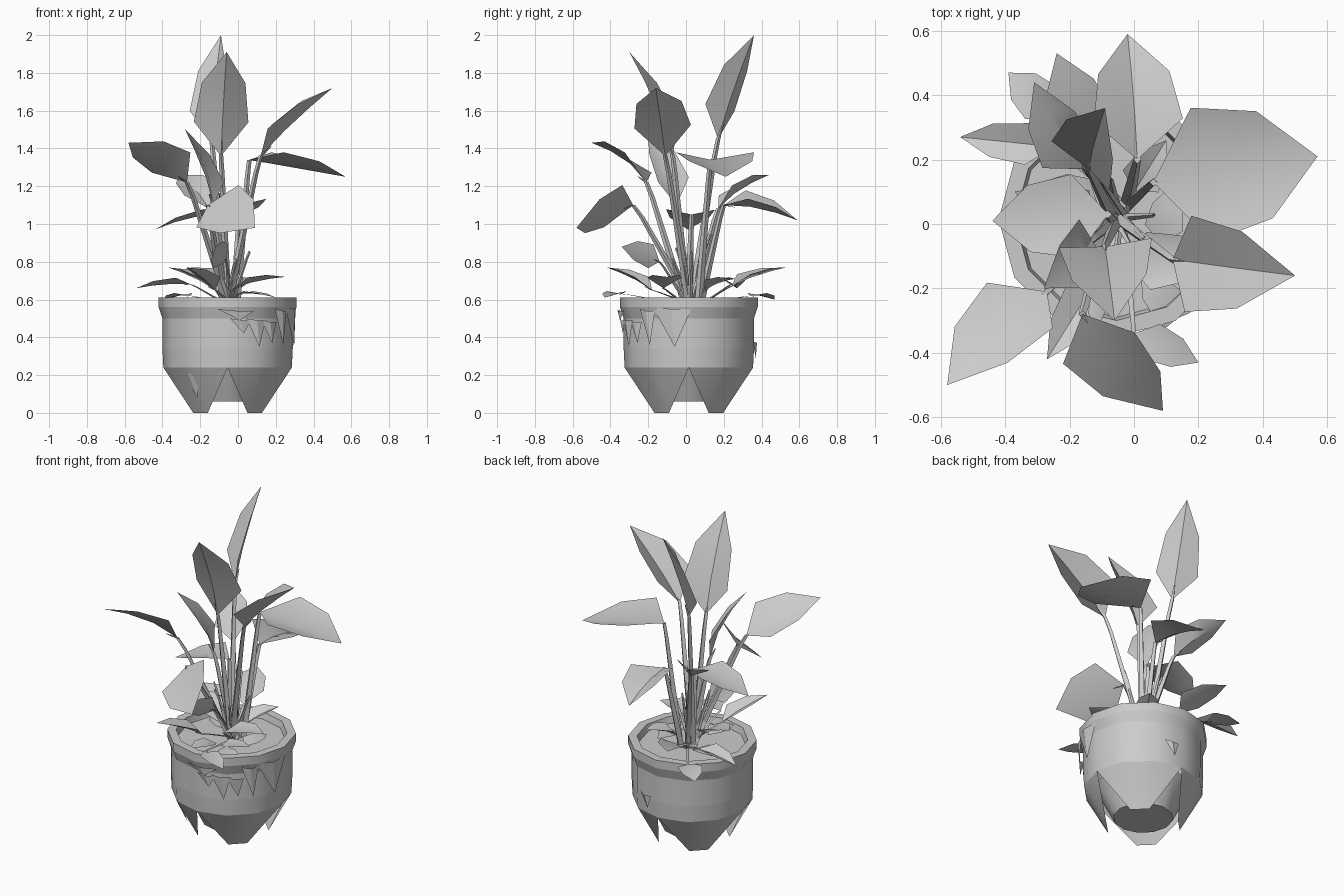
import bpy, bmesh, math, random
from mathutils import Vector

if "Cube" in bpy.data.objects:
    bpy.data.objects.remove(bpy.data.objects["Cube"])

random.seed(4)
CX, CY = -0.055, 0.015          # pot axis
N = 12


def make(name, bm, smooth=0):
    bmesh.ops.recalc_face_normals(bm, faces=bm.faces)
    me = bpy.data.meshes.new(name)
    bm.to_mesh(me)
    bm.free()
    ob = bpy.data.objects.new(name, me)
    bpy.context.collection.objects.link(ob)
    if smooth:
        bpy.ops.object.select_all(action='DESELECT')
        ob.select_set(True)
        bpy.context.view_layer.objects.active = ob
        bpy.ops.object.shade_smooth_by_angle(angle=math.radians(smooth))
    return ob


def polar(deg, r, z):
    a = math.radians(deg)
    return Vector((CX + r * math.cos(a), CY + r * math.sin(a), z))


def ring(bm, r, z):
    return [bm.verts.new(polar(i * 360 / N, r, z)) for i in range(N)]


def lathe(bm, profile):
    rings = [ring(bm, r, z) for r, z in profile]
    for a, b in zip(rings, rings[1:]):
        for i in range(N):
            j = (i + 1) % N
            bm.faces.new((a[i], a[j], b[j], b[i]))
    return rings


# Pot: rim and body, then four feet separated by triangular notches
bm = bmesh.new()
rings = lathe(bm, [(0.30, 0.55), (0.315, 0.61), (0.365, 0.61), (0.365, 0.56),
                   (0.345, 0.50), (0.345, 0.34), (0.34, 0.24)])
top = rings[-1]
foot = {i: bm.verts.new(polar(i * 30, 0.21, 0)) for i in range(N) if i % 3}
for i in range(N):
    j = (i + 1) % N
    bm.faces.new([top[i], top[j]] + [foot[k] for k in (j, i) if k in foot])
for e in bm.edges:              # crisp horizontal bands
    if abs(e.verts[0].co.z - e.verts[1].co.z) < 1e-4:
        e.smooth = False
make("pot", bm, 35)

# Recessed pot base seen through the notches
bm = bmesh.new()
rings = lathe(bm, [(0.27, 0.26), (0.17, 0.06)])
bm.faces.new(rings[-1])
make("pot_base", bm, 30)

# Soil
bm = bmesh.new()
bm.faces.new(ring(bm, 0.31, 0.57))
make("soil", bm)


# Leaf: four-point midrib with two points on each side, creased along the middle
def leaf(name, base, tip, width, side=None, fold=0.03, arch=0.03):
    b, t = Vector(base), Vector(tip)
    d = t - b
    s = Vector(side) if side else d.cross(Vector((0, 0, 1)))
    s = (s - d * (s.dot(d) / d.length_squared)).normalized()
    n = s.cross(d).normalized()
    if n.z < 0:
        n = -n
    bm = bmesh.new()
    mid = [bm.verts.new(b + d * f + n * a * arch)
           for f, a in ((0, 0), (0.35, 1), (0.7, 0.8), (1, 0))]
    for sg in (-1, 1):
        p = [bm.verts.new(b + d * f + s * (sg * w * width / 2) + n * (a * arch + fold * w))
             for f, w, a in ((0.27, 1, 1), (0.66, 0.8, 0.7))]
        bm.faces.new((mid[0], mid[1], p[0]))
        bm.faces.new((mid[1], mid[2], p[1], p[0]))
        bm.faces.new((mid[2], mid[3], p[1]))
    make(name, bm, 40)


# Stem: four-sided tapered tube that bends just below the blade
def stem(name, base, tip, r=0.014):
    b, t = Vector(base), Vector(tip)
    root = Vector((-0.045 + random.uniform(-.03, .03) + 0.1 * (b.x + 0.05),
                   0.035 + random.uniform(-.03, .03) + 0.1 * b.y, 0.57))
    k = root.lerp(b, 0.85)
    k.z = root.z + (b.z - root.z) * 0.88
    bm = bmesh.new()
    prev = None
    for p, rr in ((root, r * 1.3), (k, r * 0.8), (b, r * 0.7), (b.lerp(t, 0.15), 0.003)):
        cur = [bm.verts.new(p + Vector((x * rr, y * rr, 0)))
               for x, y in ((1, 0), (0, 1), (-1, 0), (0, -1))]
        if prev:
            for i in range(4):
                bm.faces.new((prev[i], prev[i - 3], cur[i - 3], cur[i]))
        prev = cur
    make(name, bm, 60)


X, Y = (1, 0, 0), (0, 1, 0)
# base, tip, width, side direction, crease height, arch
big = [
    ((-0.14, 0.17, 1.45), (-0.09, 0.36, 2.00), 0.24, (-0.72, 0.68, 0), 0.05, 0.01),
    ((-0.09, -0.07, 1.36), (-0.06, -0.30, 1.91), 0.29, (1, 0.1, 0), 0.06, 0.02),
    ((0.12, -0.11, 1.36), (0.50, -0.16, 1.72), 0.30, Y, 0.07, 0.01),
    ((0.06, 0.13, 1.34), (0.57, 0.21, 1.25), 0.42, None, 0.065, 0.0),
    ((-0.27, -0.21, 1.22), (-0.58, -0.50, 1.43), 0.27, (0.6, -0.6, 0.45), 0.03, 0.03),
    ((-0.13, -0.05, 1.10), (-0.28, -0.20, 1.50), 0.19, (0.4, -0.8, 0), 0.03, 0.03),
    ((-0.08, 0.03, 1.05), (-0.44, 0.01, 0.97), 0.26, Y, 0.03, 0.02),
    ((-0.16, -0.28, 1.10), (0.09, -0.58, 0.98), 0.33, (0.20, 0.13, 0.24), 0.02, 0.02),
    ((0.01, 0.20, 1.10), (-0.02, 0.59, 1.02), 0.28, (1, 0, -0.15), 0.06, 0.02),
    ((-0.15, 0.17, 1.08), (-0.31, 0.44, 1.26), 0.20, (1, 0.4, 0.3), 0.04, 0.02),
]
low = [
    ((-0.13, 0.24, 0.67), (-0.24, 0.53, 0.77), 0.20, None, 0.03),
    ((-0.25, 0.24, 0.68), (-0.54, 0.27, 0.66), 0.13, None, 0.03),
    ((-0.25, 0.34, 0.62), (-0.39, 0.47, 0.60), 0.14, None, 0.01),
    ((0.00, -0.34, 0.63), (0.20, -0.43, 0.61), 0.12, None, 0.01),
    ((-0.12, 0.00, 0.65), (-0.37, 0.10, 0.77), 0.18, None, 0.03),
    ((-0.02, -0.12, 0.66), (0.25, -0.10, 0.72), 0.18, None, 0.03),
    ((-0.12, -0.18, 0.65), (-0.27, -0.42, 0.77), 0.14, None, 0.03),
    ((-0.06, -0.14, 0.80), (-0.12, -0.34, 0.88), 0.15, (0.5, 0, 1), 0.01),
    ((0.00, 0.10, 0.65), (0.10, 0.26, 0.71), 0.13, None, 0.03),
]
for i, (b, t, w, s, f, a) in enumerate(big):
    leaf(f"large_leaf_{i}", b, t, w, s, f, a)
    stem(f"large_stem_{i}", b, t, 0.017)
for i, (b, t, w, s, f) in enumerate(low):
    leaf(f"low_leaf_{i}", b, t, w, s, f, 0.01)
    stem(f"low_stem_{i}", b, t, 0.009)

# Thin bare shoots among the stems
for i in range(7):
    a = random.uniform(0, 6.28)
    p = Vector((-0.05 + 0.11 * math.cos(a), 0.03 + 0.11 * math.sin(a), random.uniform(0.8, 1.05)))
    stem(f"shoot_{i}", p, p + Vector((0, 0, 0.05)), 0.01)

# Fallen leaves on the soil
for i, (x, y, a) in enumerate([(0.05, -0.1, 20), (0.1, 0.03, 80), (0.08, -0.22, 130),
                               (-0.1, -0.2, 250), (-0.2, 0.1, 160)]):
    d = Vector((math.cos(math.radians(a)), math.sin(math.radians(a)), 0.1)) * 0.09
    c = Vector((x, y, 0.59))
    leaf(f"soil_leaf_{i}", c - d, c + d, 0.12, None, 0.01, 0.01)

# Pointed leaves trailing over the pot: start angle, end angle, top z, tip z, radius
bm = bmesh.new()
for a0, a1, z, tip, r in [(-98, -68, .55, .49, .37), (-88, -70, .50, .42, .36),
                          (-74, -56, .50, .35, .36), (-60, -44, .49, .37, .36),
                          (-46, -30, .55, .36, .36), (-32, 2, .56, .35, .36),
                          (-142, -120, .22, .08, .31), (70, 84, .38, .29, .36)]:
    m = (a0 + a1) / 2
    v = [bm.verts.new(p) for p in (polar(a0, r, z), polar(m, r + 0.01, z - 0.01),
                                   polar(a1, r, z - 0.01),
                                   polar(m + 3, r - (0.05 if z < .3 else 0), tip))]
    bm.faces.new((v[0], v[1], v[3]))
    bm.faces.new((v[1], v[2], v[3]))
make("trailing_leaves", bm)
